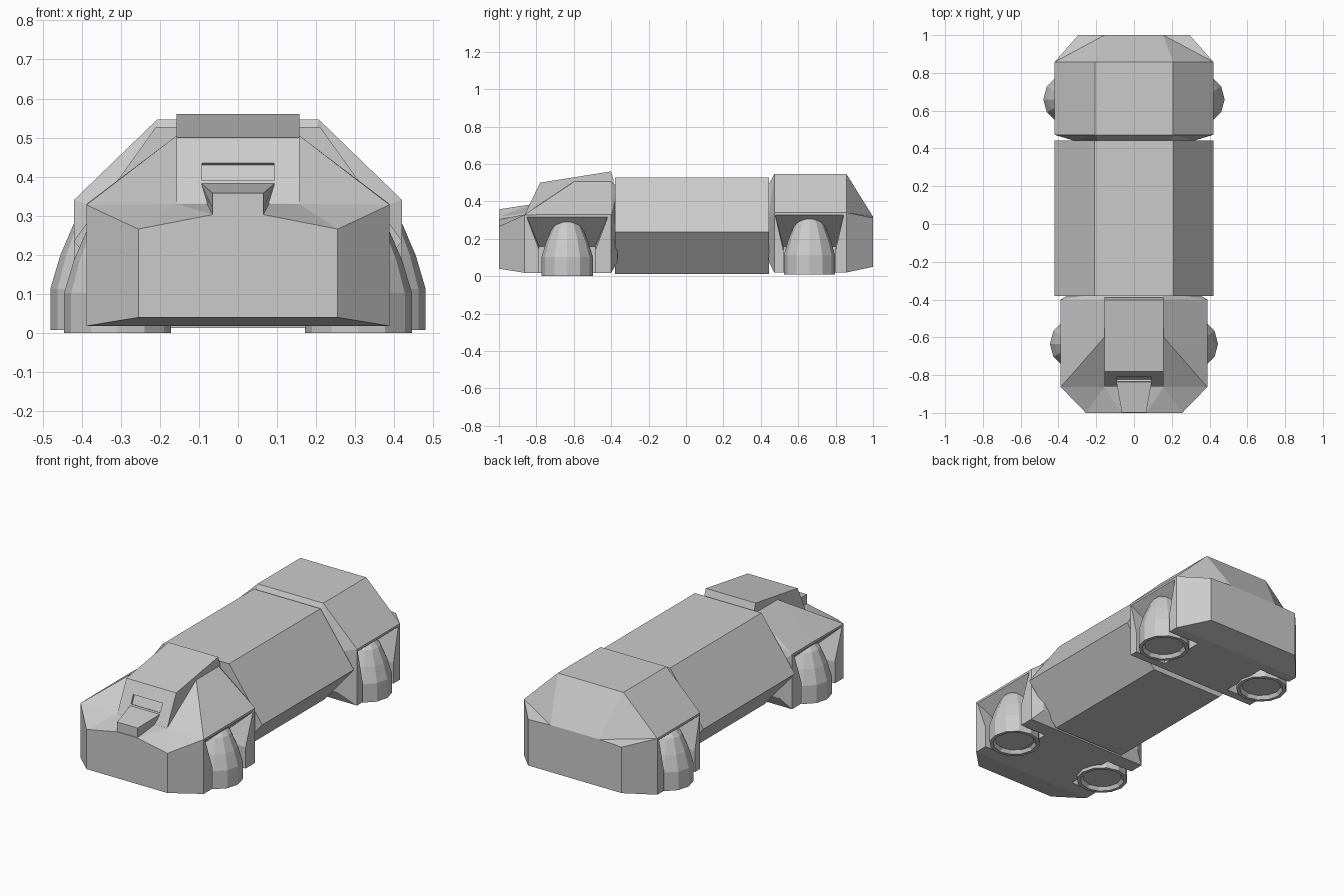
import bpy, bmesh, math

if "Cube" in bpy.data.objects:
    bpy.data.objects.remove(bpy.data.objects["Cube"])


def make(name, verts, faces, mirror=False):
    me = bpy.data.meshes.new(name)
    me.from_pydata(verts, [], faces)
    bm = bmesh.new()
    bm.from_mesh(me)
    if mirror:
        bmesh.ops.mirror(bm, geom=bm.verts[:] + bm.edges[:] + bm.faces[:],
                         axis='X', merge_dist=0.0005)
    bmesh.ops.recalc_face_normals(bm, faces=bm.faces)
    bm.to_mesh(me)
    bm.free()
    ob = bpy.data.objects.new(name, me)
    bpy.context.collection.objects.link(ob)
    return ob


def hull_loft(name, sections, flip=False):
    """Half sections (y, bottom x, bottom z, hip x, hip z, top x, top z), mirrored."""
    verts, faces, n = [], [], 5
    for y, bx, bz, hx, hz, tx, tz in sections:
        verts += [(0, y, bz), (bx, y, bz), (hx, y, hz), (tx, y, tz), (0, y, tz)]
    for s in range(len(sections) - 1):
        for i in range(n - 1):
            a, b = s * n + i, s * n + i + 1
            c, d = b + n, a + n
            faces += [(a, b, d), (b, c, d)] if flip else [(a, b, c), (a, c, d)]
    last = (len(sections) - 1) * n
    faces += [tuple(range(n)), tuple(range(last, last + n))]
    return make(name, verts, faces, mirror=True)


def prism(name, rings):
    """Closed solid joining two matching rings."""
    a, b = rings
    n = len(a)
    faces = [(i, (i + 1) % n, n + (i + 1) % n, n + i) for i in range(n)]
    faces += [tuple(range(n)), tuple(range(n, 2 * n))]
    return make(name, a + b, faces)


def cut(target, cutter):
    mod = target.modifiers.new("cut", 'BOOLEAN')
    mod.operation = 'DIFFERENCE'
    mod.solver = 'EXACT'
    mod.object = cutter
    cutter.hide_render = True
    bpy.context.view_layer.objects.active = target
    bpy.ops.object.modifier_apply(modifier=mod.name)
    bpy.data.objects.remove(cutter)


def wheel_wells(body, yc, top, low, hip_x, hip_z):
    for s in (-1, 1):
        def ring(x, w, z):
            pts = [(-w, z), (w, z), (low, .14), (low, -.1), (-low, -.1), (-low, .14)]
            return [(s * x, yc + y, zz) for y, zz in pts]
        cut(body, prism("well_cutter",
                        [ring(hip_x + .01, top, hip_z), ring(.22, low, .16)]))


def pod(name, x, y, z0, height):
    profile = [(.105, .02), (.118, 0), (.137, 0), (.137, .105), (.112, .19),
               (.078, .27), (.04, .312), (.015, .32)]
    n, verts, faces = 12, [], []
    for r, z in profile:
        verts += [(x + r * math.cos(2 * math.pi * k / n),
                   y + r * math.sin(2 * math.pi * k / n),
                   z0 + z * height / .32) for k in range(n)]
    for j in range(len(profile) - 1):
        for k in range(n):
            q = (k + 1) % n
            faces.append((j * n + k, j * n + q, (j + 1) * n + q, (j + 1) * n + k))
    faces += [tuple(range(n)), tuple(range(len(verts) - n, len(verts)))]
    make(name, verts, faces)


# Middle cargo section
hull_loft("middle_body", [(-.38, .23, .013, .42, .235, .21, .527),
                          (.443, .23, .013, .42, .235, .21, .527)])

# Rear section with tapered tail
rear = hull_loft("rear_body", [(.442, .32, .08, .32, .31, .19, .49),
                               (.472, .42, .02, .42, .34, .207, .546),
                               (.858, .42, .02, .42, .34, .207, .546),
                               (1.0, .295, .05, .295, .312, .155, .318)])
wheel_wells(rear, .66, .185, .14, .42, .336)

# Front section with sloping shoulders and nose
front = hull_loft("front_body", [(-1.0, .255, .04, .255, .266, .065, .303),
                                 (-.863, .388, .018, .388, .328, .157, .33),
                                 (-.6, .388, .018, .388, .33, .157, .505),
                                 (-.4, .388, .018, .388, .33, .157, .505),
                                 (-.365, .33, .08, .33, .28, .15, .48)])
wheel_wells(front, -.635, .22, .15, .388, .326)

# Cab with a window slot in its sloping face
side = [(-.863, .328), (-.78, .5), (-.402, .56), (-.388, .52), (-.388, .328)]
cab = prism("cab", [[(x, y, z) for y, z in side] for x in (-.157, .157)])
bpy.ops.mesh.primitive_cube_add(size=1, location=(0, -.822, .413),
                                rotation=(-math.atan2(.083, .172), 0, 0))
slot = bpy.context.object
slot.scale = (.184, .024, .05)
bpy.context.view_layer.update()
cut(cab, slot)

# Raised block on the nose
hull_loft("nose_block", [(-.997, .065, .28, .065, .32, .065, .358),
                         (-.825, .075, .3, .083, .34, .095, .384)])

# Four bullet-shaped wheel pods
for s, label in ((-1, "left"), (1, "right")):
    pod("front_pod_" + label, s * .308, -.635, 0, .313)
    pod("rear_pod_" + label, s * .343, .66, .008, .32)
